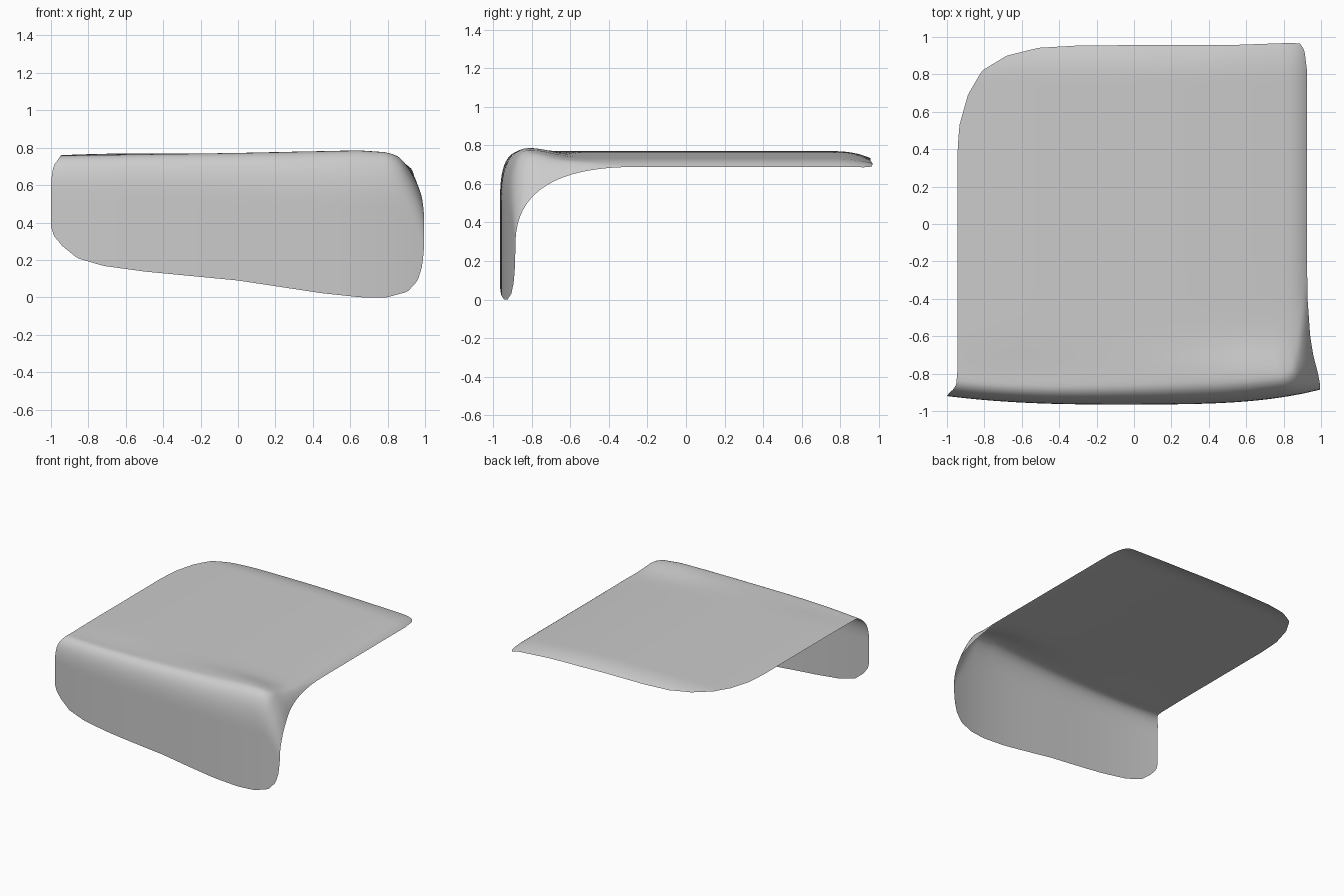
import bpy, bmesh, math
from mathutils import Vector

if "Cube" in bpy.data.objects:
    bpy.data.objects.remove(bpy.data.objects["Cube"])


def interp(t, pts):
    if t <= pts[0][0]:
        return pts[0][1]
    for (a, fa), (b, fb) in zip(pts, pts[1:]):
        if t <= b:
            return fa + (fb - fa) * (t - a) / (b - a)
    return pts[-1][1]


def ramp(t, a, b):
    return min(max((t - a) / (b - a), 0), 1)


# Outline of the lower flap edge (height) and of the back edge (depth), across u = -1..1
FLAP_EDGE = [(-1, .38), (-.985, .33), (-.94, .275), (-.86, .21), (-.72, .168), (-.5, .138), (0, .09),
             (.45, .022), (.66, 0), (.8, 0), (.91, .03), (.965, .09), (.99, .17), (1, .28)]
BACK_EDGE = [(-1, .35), (-.99, .52), (-.94, .69), (-.86, .82), (-.72, .9), (-.54, .942), (-.3, .955),
             (.6, .958), (.9, .968), (.96, .965), (.985, .93), (1, .82)]
# Height of the ridge along the fold, across u
RIDGE = [(-1, .757), (0, .772), (.65, .786), (.8, .776), (.88, .757), (.94, .725), (1, .69)]
# Half widths flaring near the fold: left by distance behind the flap, right by depth
LEFT = [(0, 1.0), (.02, .985), (.035, .967), (.06, .951), (.12, .945)]
RIGHT = [(-.93, .997), (-.86, .995), (-.8, .984), (-.7, .958), (-.6, .942), (-.4, .928), (-.2, .925)]


def flap_y(u):
    """Depth of the flap, bowed across its width."""
    return -.965 + .045 * ramp(-u, .1, 1) ** 2.5 + .08 * ramp(u, -.1, 1) ** 3.5


def top_z(u):
    """Height of the top, falling towards the right and curling along the rim."""
    return .77 - .01 * ramp(-u, .5, 1) ** 2 - .05 * ramp(u, -.1, 1) ** 2 - .032 * ramp(u, .85, 1) ** 3


def point(u, s):
    """Sheet position: flap, fold, then top. The fold opens out at the right edge."""
    g = ramp(u, .8, 1) ** 2.5
    w = ramp(u, -1, .3)
    y0, z0 = flap_y(u), top_z(u)
    rz, ry = .2 + .06 * w + .14 * g, .09 + .03 * w + .5 * g
    if s < z0 - rz:
        y, z = y0, s
    elif s > z0 + ry:
        y, z = y0 + s - z0, z0
    else:
        q = (s - z0 + rz) / (rz + ry)
        y, z = y0 + ry * q * q, z0 - rz * (1 - q) ** 2
    x = u * (interp(y - y0, LEFT) if u < 0 else interp(y, RIGHT))
    z += (interp(u, RIDGE) - z0) * math.exp(-((y + .81) / .15) ** 2) * (1 - g) * ramp(z, .3, .7)
    z -= .04 * ramp(y, .75, .965) ** 2.5 * (1 - .5 * ramp(u, .3, 1))
    return Vector((x, y, z))


# Grid of points, denser towards the rims
NU, NV = 90, 110
bm = bmesh.new()
grid = []
for i in range(NU + 1):
    k = i / NU
    u = .25 * (2 * k - 1) - .75 * math.cos(math.pi * k)
    s0 = interp(u, FLAP_EDGE)
    s1 = interp(u, BACK_EDGE) - flap_y(u) + top_z(u)
    col = []
    for j in range(NV + 1):
        m = j / NV
        v = .5 * m + .25 * (1 - math.cos(math.pi * m))
        col.append(bm.verts.new(point(u, s0 + (s1 - s0) * v)))
    grid.append(col)
for i in range(NU):
    for j in range(NV):
        f = bm.faces.new((grid[i][j], grid[i + 1][j], grid[i + 1][j + 1], grid[i][j + 1]))
        f.smooth = True

# Folded panel: one thin sheet
me = bpy.data.meshes.new("folded_panel")
bm.to_mesh(me)
bm.free()
ob = bpy.data.objects.new("folded_panel", me)
bpy.context.collection.objects.link(ob)
